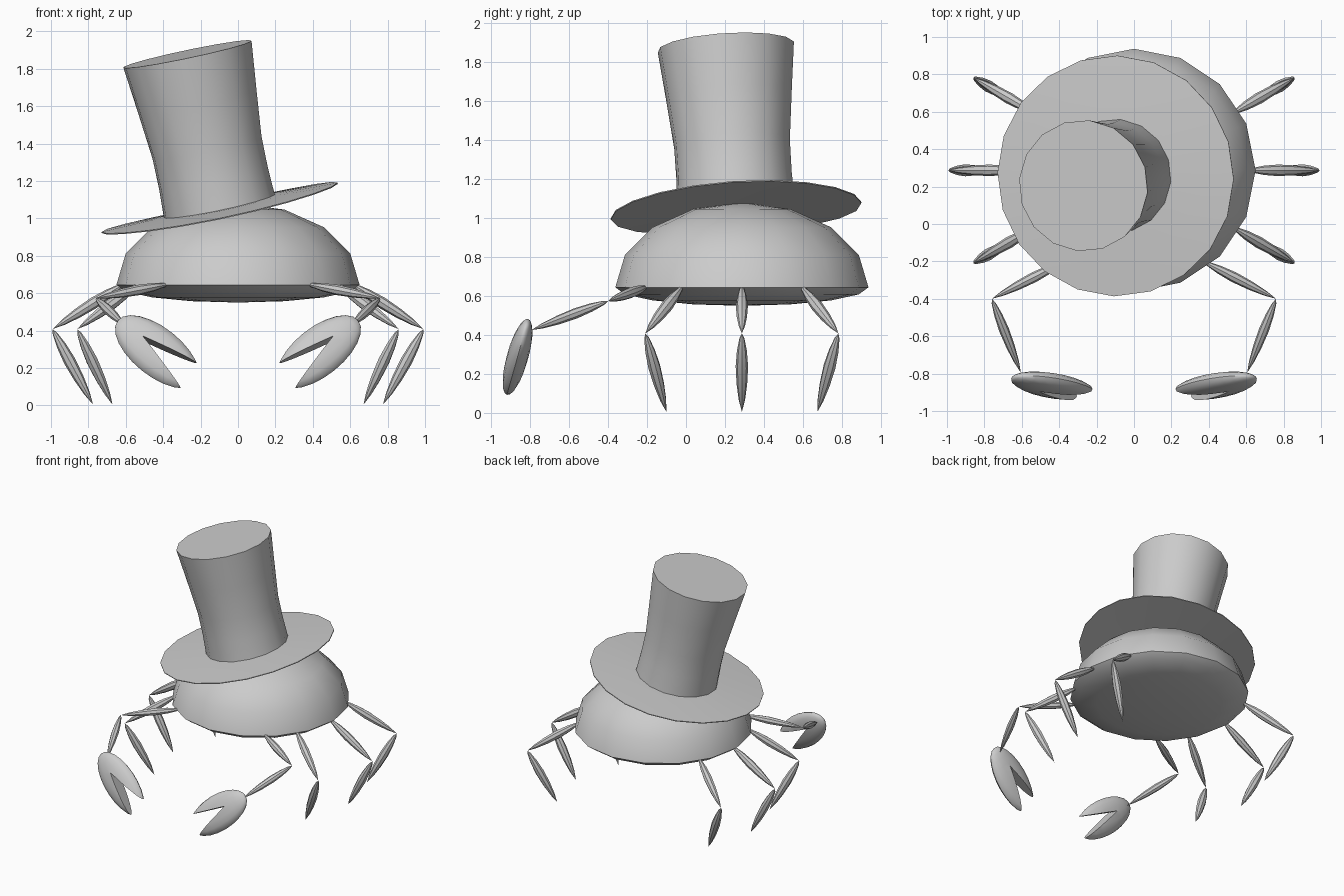
import bpy, bmesh
from math import sin, cos, pi, radians
from mathutils import Vector, Matrix

if "Cube" in bpy.data.objects:
    bpy.data.objects.remove(bpy.data.objects["Cube"])

CY = 0.287  # centre of the body in y


def make_object(name, bm, mirror=False, angle=35):
    bmesh.ops.recalc_face_normals(bm, faces=bm.faces)
    me = bpy.data.meshes.new(name)
    bm.to_mesh(me)
    bm.free()
    me.shade_smooth()
    me.set_sharp_from_angle(angle=radians(angle))
    ob = bpy.data.objects.new(name, me)
    bpy.context.collection.objects.link(ob)
    if mirror:
        ob.modifiers.new("mirror", 'MIRROR')
    return ob


def lathe(bm, profile, sides, mat):
    """Spin (radius, height) points round local z, placed by mat."""
    rings = []
    for r, h in profile:
        if r == 0:
            rings.append([bm.verts.new(mat @ Vector((0, 0, h)))] * sides)
        else:
            rings.append([bm.verts.new(mat @ Vector((r * cos(2 * pi * i / sides),
                                                     r * sin(2 * pi * i / sides), h)))
                          for i in range(sides)])
    for a, b in zip(rings, rings[1:]):
        for i in range(sides):
            j = (i + 1) % sides
            quad = list(dict.fromkeys((a[i], a[j], b[j], b[i])))
            bm.faces.new(quad)


def spindle(bm, p, q, radius):
    """Limb segment, pointed at both ends."""
    p, q = Vector(p), Vector(q)
    d = q - p
    mat = Matrix.Translation(p) @ d.to_track_quat('Z', 'Y').to_matrix().to_4x4()
    shape = [(0, 0), (.4, .06), (.8, .22), (1, .42), (.85, .65), (.5, .85), (0, 1)]
    lathe(bm, [(r * radius, t * d.length) for r, t in shape], 8, mat)


# Shell: sphere with tall upper half and shallow lower half
bm = bmesh.new()
bmesh.ops.create_uvsphere(bm, u_segments=16, v_segments=8, radius=1)
for v in bm.verts:
    v.co = Vector((v.co.x * .65, v.co.y * .65 + CY,
                   .645 + v.co.z * (.435 if v.co.z > 0 else .095)))
make_object("shell", bm)

# Hat, tilted sideways and a little forward
axis = Vector((-.205, -.062, .977))
hat = Matrix.Translation((-.098, .257, 1.056)) @ axis.to_track_quat('Z', 'Y').to_matrix().to_4x4()

bm = bmesh.new()
lathe(bm, [(0, -.012), (.35, -.010), (.645, -.003), (.645, .003), (.35, .010), (0, .012)], 20, hat)
for v in bm.verts:  # front and back of the brim droop slightly
    v.co.z -= .018 * ((v.co.y - .257) / .645) ** 2
make_object("hat_brim", bm)

bm = bmesh.new()
lathe(bm, [(0, 0), (.305, 0), (.298, .16), (.299, .33), (.324, .58), (.352, .842), (0, .842)], 16, hat)
make_object("hat_crown", bm)

# Three pairs of walking legs, fanned round the shell
for name, deg in (("front_legs", -30), ("middle_legs", 0), ("back_legs", 30)):
    bm = bmesh.new()
    c, s = cos(radians(deg)), sin(radians(deg))
    hip, knee, foot = [(r * c, CY + r * s, z) for r, z in ((.61, .65), (.992, .408), (.775, .005))]
    spindle(bm, hip, knee, .031)
    spindle(bm, knee, foot, .032)
    make_object(name, bm, mirror=True)

# Claw arms
bm = bmesh.new()
elbow = (.76, -.4, .574)
spindle(bm, (.37, -.2, .648), elbow, .028)
spindle(bm, elbow, (.605, -.795, .425), .027)
make_object("claw_arms", bm, mirror=True)

# Claws: flattened ellipsoid with a wedge cut out for the mouth
u, v = Vector((-.78, -.174, -.62)), Vector((-.62, .218, .78))
w = u.cross(v).normalized()
claw_mat = Matrix((u, v, w)).transposed().to_4x4()
claw_mat.translation = (.6, -.828, .42)

bm = bmesh.new()
bmesh.ops.create_uvsphere(bm, u_segments=16, v_segments=12, radius=1)
for vert in bm.verts:
    x, y, z = vert.co
    vert.co = claw_mat @ Vector((.215 + .27 * z, .13 * x, .056 * y))
claw = make_object("claws", bm)

bm = bmesh.new()
tri = [bm.verts.new(claw_mat @ Vector((a, b, -.2))) for a, b in ((.11, .008), (.74, .165), (.74, -.149))]
face = bm.faces.new(tri)
ext = bmesh.ops.extrude_face_region(bm, geom=[face], use_keep_orig=True)
for g in ext["geom"]:
    if isinstance(g, bmesh.types.BMVert):
        g.co += w * .4
cutter = make_object("claw_cutter", bm)
cutter.hide_render = True

cut = claw.modifiers.new("mouth", 'BOOLEAN')
cut.operation = 'DIFFERENCE'
cut.solver = 'EXACT'
cut.object = cutter
bpy.context.view_layer.objects.active = claw
claw.select_set(True)
bpy.ops.object.modifier_apply(modifier=cut.name)
bpy.data.objects.remove(cutter)
bpy.ops.object.shade_smooth_by_angle(angle=radians(40))
claw.modifiers.new("mirror", 'MIRROR')
